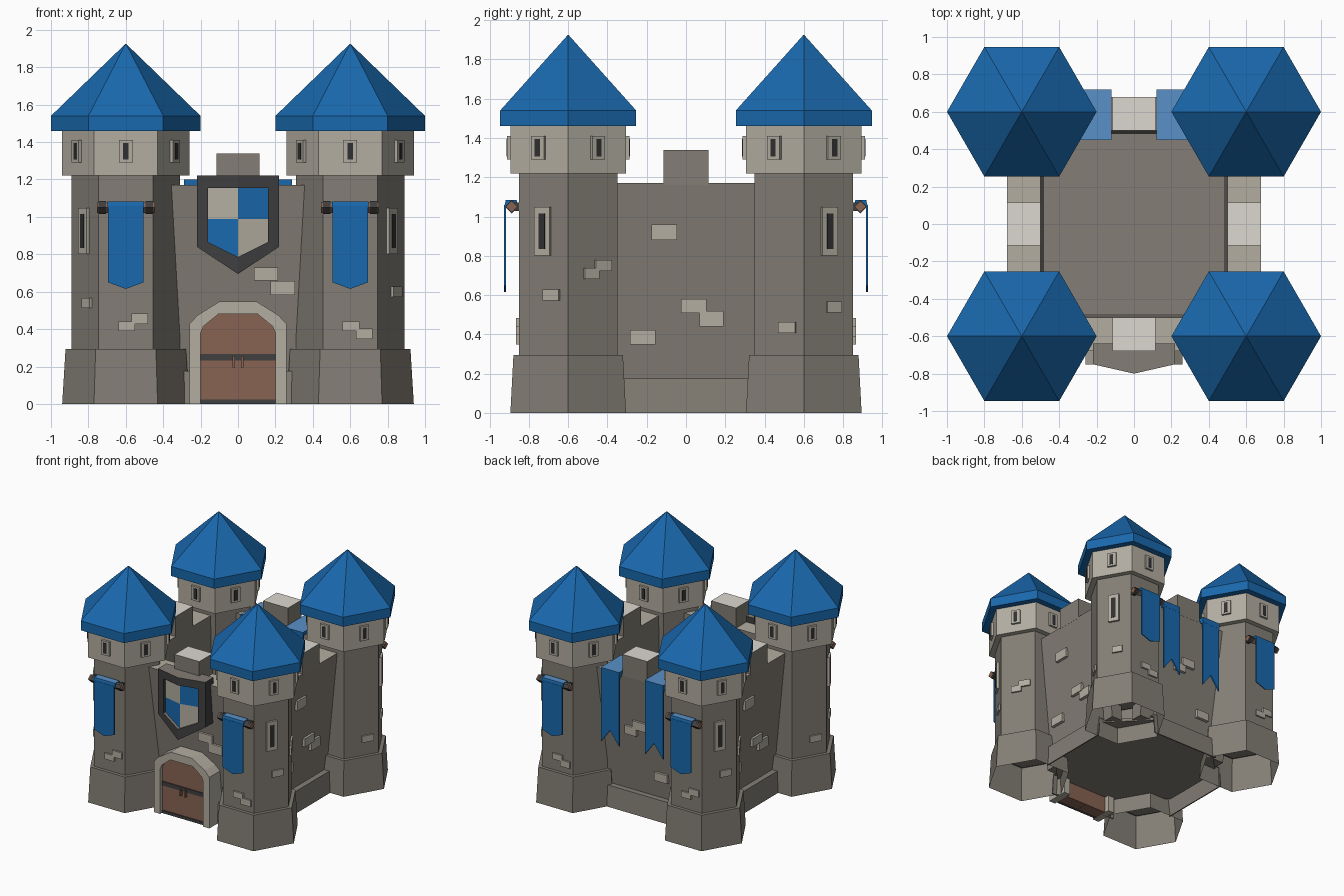
import bpy, bmesh, math
from mathutils import Matrix, Vector

if "Cube" in bpy.data.objects:
    bpy.data.objects.remove(bpy.data.objects["Cube"])

def material(name, rgb):
    m = bpy.data.materials.new(name)
    m.diffuse_color = (*rgb, 1)
    m.use_nodes = True
    m.node_tree.nodes["Principled BSDF"].inputs["Base Color"].default_value = m.diffuse_color
    return m

STONE = material("grey stone", (.228, .208, .178))
BEIGE = material("beige stone", (.45, .42, .355))
PALE = material("pale stone", (.72, .68, .63))
BLUE = material("blue", (.010, .14, .42))
LIGHT = material("light blue", (.10, .28, .58))
METAL = material("dark metal", (.05, .05, .052))
WOOD = material("door wood", (.245, .125, .085))
DARK = material("slit black", (.03, .03, .03))

def build(name, verts, faces, mat, angle=0, origin=(0, 0), top=None):
    """Mesh turned about z, then moved; upward faces may get a second material."""
    bm = bmesh.new()
    vs = [bm.verts.new(v) for v in verts]
    for f in faces:
        bm.faces.new([vs[i] for i in f])
    bmesh.ops.recalc_face_normals(bm, faces=bm.faces)
    if top:
        bm.normal_update()
        for f in bm.faces:
            f.material_index = int(f.normal.z > .6)
    bm.transform(Matrix.Translation((*origin, 0)) @ Matrix.Rotation(math.radians(angle), 4, 'Z'))
    me = bpy.data.meshes.new(name)
    bm.to_mesh(me)
    bm.free()
    me.materials.append(mat)
    if top:
        me.materials.append(top)
    ob = bpy.data.objects.new(name, me)
    bpy.context.collection.objects.link(ob)
    return ob

def prism(name, pts, a, b, mat, place, **kw):
    """Extrude a 2D outline from a to b; place maps (u, v, w) to xyz."""
    n = len(pts)
    verts = [place(u, v, w) for w in (a, b) for u, v in pts]
    faces = [range(n), range(n, 2 * n)] + [(i, (i + 1) % n, n + (i + 1) % n, n + i) for i in range(n)]
    return build(name, verts, faces, mat, **kw)

# every side is modelled facing -y at distance d from the centre
FACE = lambda u, v, w: (u, -w, v)     # outline in (along, z), extruded in depth
CROSS = lambda u, v, w: (w, -u, v)    # outline in (depth, z), extruded along

def rect(u, v, w, h):
    return [(u - w/2, v - h/2), (u + w/2, v - h/2), (u + w/2, v + h/2), (u - w/2, v + h/2)]

def hexa(name, levels, mat, origin, bottom=True):
    verts = [(r * math.cos(i * math.pi / 3), r * math.sin(i * math.pi / 3), z)
             for r, z in levels for i in range(6)]
    faces = [(k*6 + i, k*6 + (i+1) % 6, k*6 + 6 + (i+1) % 6, k*6 + 6 + i)
             for k in range(len(levels) - 1) for i in range(6)]
    if bottom:
        faces += [range(6), range(len(verts) - 6, len(verts))]
    return build(name, verts, faces, mat, origin=origin)

def window(name, z, w, h, d, angle, origin):
    """Raised stone surround with a dark slit plate."""
    prism(name, rect(0, z, w, h), d - .02, d + .018, BEIGE, FACE, angle=angle, origin=origin)
    prism(name + "_slit", rect(0, z, w * .4, h * .74), d, d + .021, DARK, FACE, angle=angle, origin=origin)

# ---- corner towers
AP = .29 * math.cos(math.pi / 6)
HEAD = .34 * math.cos(math.pi / 6)
for sx in (-1, 1):
    for sy in (-1, 1):
        o = (.6 * sx, .6 * sy)
        hexa("tower_base", [(.34, 0), (.322, .295), (.28, .295)], STONE, o, bottom=False)
        hexa("tower_shaft", [(.29, .28), (.29, 1.23)], STONE, o)
        hexa("tower_head", [(.34, 1.22), (.34, 1.47)], BEIGE, o)
        hexa("tower_roof", [(.4, 1.46), (.4, 1.54), (.002, 1.925)], BLUE, o)
        for k in range(6):
            window("head_window", 1.35, .075, .12, HEAD, k * 60, o)
        # outward faces on the x side, and the front or back face
        outer = 90 * sx + 30 * sx * sy
        inner = 90 * sx - 30 * sx * sy
        flat = 0 if sy < 0 else 180
        window("arrow_slit", .925, .09, .245, AP, outer, o)
        # loose stones
        if sx * sy < 0:
            side = [(outer, (.05, .60, .095, .055)), (inner, (-.012, .71, .085, .055)), (inner, (.058, .75, .095, .055))]
        else:
            side = [(outer, (.03, .54, .085, .055)), (inner, (.05, .435, .1, .055))]
        for ang, (u, z, w, h) in side + [(flat, (.005, .415, .09, .05)),
                                         (flat, (.075, .455 - .08 * (sx > 0), .09, .055))]:
            prism("tower_stone", rect(u, z, w, h), AP - .01, AP + .014, BEIGE, FACE, angle=ang, origin=o)
        # hanging banner on its rod
        d, z = .288, 1.05
        dia = lambda r: [(d - r, z), (d, z - r), (d + r, z), (d, z + r)]
        kw = dict(angle=flat, origin=o)
        prism("banner_rod", dia(.03), -.155, .155, WOOD, CROSS, **kw)
        prism("banner_sleeve", [(.255, 1.05), (.262, 1.083), (.318, 1.083), (.326, 1.05)],
              -.098, .098, BLUE, CROSS, top=LIGHT, **kw)
        prism("tower_banner", [(-.095, 1.06), (-.095, .65), (0, .615), (.095, .65), (.095, 1.06)],
              .318, .326, BLUE, FACE, **kw)
        for u in (-.125, .125):
            prism("rod_bracket", rect(u, 1.05, .03, .045), .2, .30, METAL, FACE, **kw)
            prism("rod_cap", dia(.034), u - .02, u + .02, METAL, CROSS, **kw)

# ---- curtain walls, leaning outward toward the top
def wall_depth(z):
    return .57 + .094 * z

side_stones = [(-.11, .92, .13, .08), (.04, .545, .13, .07), (.13, .48, .12, .08), (-.22, .385, .13, .075)]
front_stones = [(.15, .695, .13, .07), (.24, .62, .13, .075)]
back_stones = [(.02, .76, .12, .07), (-.06, .70, .11, .07), (.2, .36, .12, .07)]
for angle, stones in [(0, front_stones), (90, side_stones), (180, back_stones), (270, side_stones)]:
    prism("curtain_wall", [(.48, .15), (.58, .15), (.68, 1.17), (.5, 1.17)], -.42, .42,
          STONE, CROSS, angle=angle, top=BEIGE)
    prism("merlon", rect(0, 1.25, .23, .18), .5, .68, STONE, FACE, angle=angle, top=PALE)
    prism("wall_skirt", [(.635, 0), (.645, 0), (.63, .175), (.55, .175), (.55, .165), (.62, .165)],
          -.32, .32, STONE, CROSS, angle=angle)
    for u, z, w, h in stones:
        c = wall_depth(z)
        prism("wall_stone", rect(u, z, w, h), c - .02, c + .02, BEIGE, FACE, angle=angle)

# ---- courtyard floor
a, b = .62, .28
octagon = [(-a, -b), (-b, -a), (b, -a), (a, -b), (a, b), (b, a), (-b, a), (-a, b)]
prism("courtyard_floor", octagon, .14, .165, STONE, lambda u, v, w: (u, v, w))

# ---- gate
mid = [(-.2, 0), (-.2, .38), (-.185, .415), (-.105, .48), (.105, .48), (.185, .415), (.2, .38), (.2, 0)]
prism("gate_frame", [(-.258, 0), (-.258, .43), (-.215, .475), (-.1, .547), (.1, .547), (.215, .475), (.258, .43),
      (.258, 0)] + mid[::-1], .56, .75, BEIGE, FACE)
for s in (-1, 1):
    prism("gate_door", [(0.001 * s, 0), (.2 * s, 0), (.2 * s, .38), (.185 * s, .415), (.105 * s, .48), (.001 * s, .48)],
          .6, .72, WOOD, FACE)
    prism("gate_handle", rect(.022 * s, .225, .014, .06), .7, .742, WOOD, FACE)
for z, h in ((.25, .034), (.012, .024)):
    prism("gate_band", rect(0, z, .4, h), .7, .728, METAL, FACE)

# ---- folded shield over the gate
def fold(u, v, w):
    return (u, (-.8 + .05 * abs(u) / .22 + w) if w < .1 else -.64, v)

for s in (-1, 1):
    half = lambda pts: [(s * u, v) for u, v in pts]
    prism("shield_border", half([(0, 1.22), (.22, 1.22), (.22, .84), (0, .695),
          (0, .785), (.16, .865), (.16, 1.155), (0, 1.155)]), 0, 1, METAL, fold, top=STONE)
    upper, lower = (BLUE, BEIGE) if s > 0 else (BEIGE, BLUE)
    prism("shield_upper_quarter", half([(0, .99), (.16, .99), (.16, 1.155), (0, 1.155)]), .025, 1, upper, fold)
    prism("shield_lower_quarter", half([(0, .99), (.16, .99), (.16, .865), (0, .785)]), .025, 1, lower, fold)

# ---- swallowtail banners draped over the back wall
for s in (-1, 1):
    x0, x1, xm = .12 * s, .29 * s, .205 * s
    prism("drape_top", [(.45, 1.05), (.45, 1.2), (.72, 1.2), (.72, 1.15), (.69, 1.15), (.69, 1.172),
          (.465, 1.172), (.465, 1.05)], x0, x1, BLUE, CROSS, angle=180, top=LIGHT)
    prism("drape_tail", [(x0, 1.19), (x0, .575), (xm, .69), (x1, .575), (x1, 1.19)],
          .705, .719, BLUE, FACE, angle=180)
